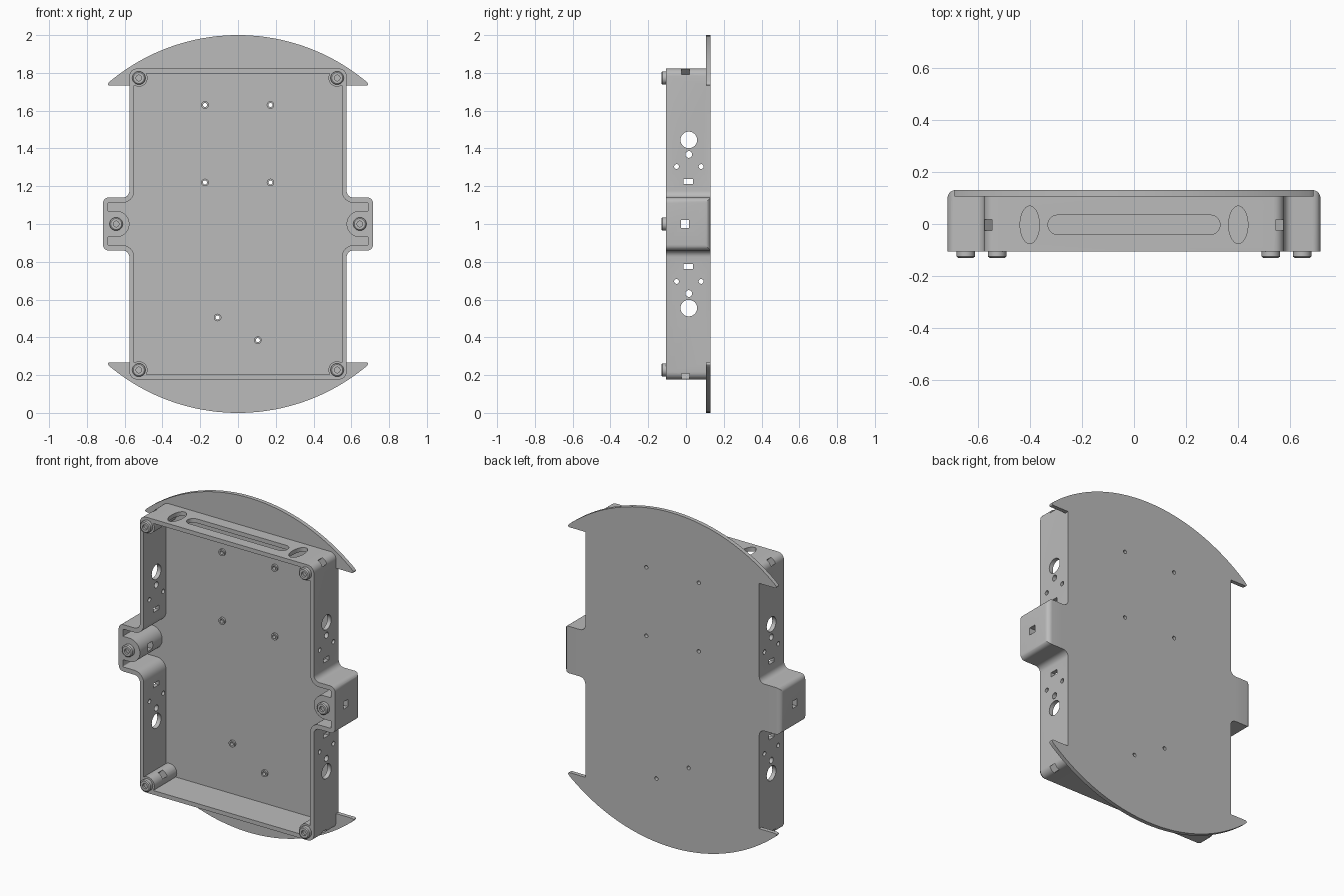
import bpy, bmesh, math
from mathutils import Vector, Matrix

cube = bpy.data.objects.get("Cube")
if cube:
    bpy.data.objects.remove(cube, do_unlink=True)

grey = bpy.data.materials.new("plain_grey")
grey.use_nodes = True
colour = (0.5, 0.5, 0.5, 1)
grey.diffuse_color = colour
grey.node_tree.nodes["Principled BSDF"].inputs["Base Color"].default_value = colour

MID = 1.0                          # height of the symmetry plane
FRONT, FLOOR, BACK = -0.105, 0.106, 0.13
AXES = {"x": lambda u, v, w: (w, u, v),
        "y": lambda u, v, w: (u, w, v),
        "z": lambda u, v, w: (u, v, w)}


def ellipse(cu, cv, ru, rv=None, n=32):
    rv = rv or ru
    return [(cu + ru * math.cos(math.tau * i / n), cv + rv * math.sin(math.tau * i / n))
            for i in range(n)]


def rect(cu, cv, hu, hv):
    return [(cu - hu, cv - hv), (cu + hu, cv - hv), (cu + hu, cv + hv), (cu - hu, cv + hv)]


def rounded(corners, steps=6):
    """Polygon from (u, v, radius) corners, with true arc fillets."""
    out = []
    for i, (u, v, r) in enumerate(corners):
        p = Vector((u, v))
        if r == 0:
            out.append((u, v))
            continue
        a = (Vector(corners[i - 1][:2]) - p).normalized()
        b = (Vector(corners[(i + 1) % len(corners)][:2]) - p).normalized()
        half = a.angle(b) / 2
        centre = p + (a + b).normalized() * (r / math.sin(half))
        start = p + a * (r / math.tan(half)) - centre
        end = p + b * (r / math.tan(half)) - centre
        turn = math.atan2(start.x * end.y - start.y * end.x, start.dot(end))
        for k in range(steps + 1):
            q = centre + Matrix.Rotation(turn * k / steps, 2) @ start
            out.append((q.x, q.y))
    return out


def mirrored(side):
    """Close a right-hand chain, running bottom to top, with its mirror image."""
    return rounded(side + [(-u, v, r) for u, v, r in reversed(side)])


def prism(bm, pts, axis, w0, w1):
    place = AXES[axis]
    low = [bm.verts.new(place(u, v, w0)) for u, v in pts]
    high = [bm.verts.new(place(u, v, w1)) for u, v in pts]
    n = len(pts)
    faces = [bm.faces.new(low), bm.faces.new(high)]
    faces += [bm.faces.new((low[i], low[(i + 1) % n], high[(i + 1) % n], high[i]))
              for i in range(n)]
    bmesh.ops.recalc_face_normals(bm, faces=faces)


def make(name, bm):
    me = bpy.data.meshes.new(name)
    bm.to_mesh(me)
    bm.free()
    me.materials.append(grey)
    ob = bpy.data.objects.new(name, me)
    bpy.context.collection.objects.link(ob)
    return ob


def solid(name, pts, axis, w0, w1):
    bm = bmesh.new()
    prism(bm, pts, axis, w0, w1)
    return make(name, bm)


def activate(ob):
    bpy.ops.object.select_all(action="DESELECT")
    ob.select_set(True)
    bpy.context.view_layer.objects.active = ob


def combine(target, tool, operation):
    activate(target)
    mod = target.modifiers.new("combine", "BOOLEAN")
    mod.operation, mod.solver, mod.object = operation, "EXACT", tool
    bpy.ops.object.modifier_apply(modifier=mod.name)
    bpy.data.objects.remove(tool, do_unlink=True)


def tray_outline(wall, ear_x, ear_h, top, r_corner, r_root, r_ear):
    lower = [(wall, -top, r_corner), (wall, -ear_h, r_root), (ear_x, -ear_h, r_ear)]
    upper = [(u, -v, r) for u, v, r in reversed(lower)]
    return mirrored([(u, MID + v, r) for u, v, r in lower + upper])


# Outer body with two side ears
body = solid("chassis_tray", tray_outline(0.575, 0.715, 0.14, 0.823, 0.04, 0.035, 0.03),
             "y", FRONT, BACK)

# Round the outer back edges of the ears
limit = mirrored([(0.7152, -0.2, 0), (0.7152, BACK + 0.0002, 0.03)])
combine(body, solid("edge_limit", limit, "z", -0.2, 2.2), "INTERSECT")

# Back plate with arched caps and pointed tips
R = 1.061
arc = []
for i in range(18):
    x = 0.672 * (1 - i / 18)
    arc.append((x, 1 - R + math.sqrt(R * R - x * x), 0))
upper = [(0.56, 0.733, 0.02), (0.70, 0.733, 0.008)] + arc
lower = [(u, -v, r) for u, v, r in reversed(upper)]
side = [(u, MID + v, r) for u, v, r in lower + upper]
apex = [(0, MID + 1, 0)]
base = [(0, MID - 1, 0)]
outline = rounded(base + side + apex + [(-u, v, r) for u, v, r in reversed(side)])
combine(body, solid("cap_plate", outline, "y", FLOOR, BACK), "UNION")

# Hollow the tray from the front
combine(body, solid("pocket", tray_outline(0.55, 0.688, 0.113, 0.798, 0.01, 0.06, 0.006),
                    "y", FRONT - 0.1, FLOOR), "DIFFERENCE")

# Screw bosses in the corners and ears, and collars on the floor
corners = [(sx * 0.525, MID + sz * 0.773) for sx in (-1, 1) for sz in (-1, 1)]
ears = [(-0.645, MID), (0.645, MID)]
floor_holes = [(-0.175, 1.63), (0.172, 1.63), (-0.175, 1.22), (0.172, 1.22),
               (-0.108, 0.505), (0.105, 0.385)]
bm = bmesh.new()
for x, z in corners:
    prism(bm, ellipse(x, z, 0.046), "y", FRONT, FLOOR + 0.01)
for x, z in ears:
    s = math.copysign(1, x)
    shape = [(x + s * 0.055, z - 0.07)]
    for k in range(25):
        a = -math.pi / 2 - math.pi * k / 24
        shape.append((x + s * 0.07 * math.cos(a), z + 0.07 * math.sin(a)))
    shape.append((x + s * 0.055, z + 0.07))
    prism(bm, shape, "y", FRONT, FLOOR + 0.01)
for x, z in floor_holes:
    prism(bm, ellipse(x, z, 0.02, n=24), "y", FLOOR - 0.012, FLOOR + 0.01)
combine(body, make("bosses", bm), "UNION")

# Cut all openings together
bm = bmesh.new()
for x, z in floor_holes:
    prism(bm, ellipse(x, z, 0.011, n=20), "y", 0.05, 0.2)
for s in (-1, 1):
    w = (s * 0.5, s * 0.6)
    for m in (-1, 1):
        for y, dz, r in ((0.015, 0.445, 0.044), (0.015, 0.368, 0.018),
                         (-0.05, 0.304, 0.013), (0.08, 0.304, 0.013)):
            prism(bm, ellipse(y, MID + m * dz, r), "x", *w)
        prism(bm, rect(0.013, MID + m * 0.225, 0.025, 0.013), "x", *w)
    prism(bm, rect(-0.005, MID, 0.022, 0.022), "x", s * 0.5, s * 0.8)
    prism(bm, ellipse(s * 0.4, -0.003, 0.037, 0.072), "z", 1.76, 1.9)
slot = mirrored([(0.33, -0.04, 0.0365), (0.33, 0.034, 0.0365)])
prism(bm, slot, "z", 1.76, 1.9)
for x, z in corners:
    tilt = math.radians(45 if x * (z - MID) < 0 else -45)
    bmesh.ops.create_cube(bm, size=1, matrix=Matrix.Translation((x, -0.003, z))
                          @ Matrix.Rotation(tilt, 4, "Y")
                          @ Matrix.Diagonal((0.25, 0.042, 0.042, 1)))
combine(body, make("openings", bm), "DIFFERENCE")
activate(body)
bpy.ops.object.shade_smooth_by_angle(angle=math.radians(30))

# Socket-head screws
profile = [(0, -0.117), (0.015, -0.117), (0.015, -0.13), (0.029, -0.13),
           (0.035, -0.125), (0.035, -0.1), (0, -0.1)]
for i, (x, z) in enumerate(corners + ears):
    bm = bmesh.new()
    vs = [bm.verts.new((r, y, 0)) for r, y in profile]
    es = [bm.edges.new(pair) for pair in zip(vs, vs[1:])]
    bmesh.ops.spin(bm, geom=vs + es, cent=(0, 0, 0), axis=(0, 1, 0),
                   angle=math.tau, steps=32, use_duplicate=False)
    bmesh.ops.remove_doubles(bm, verts=bm.verts, dist=0.0001)
    bmesh.ops.recalc_face_normals(bm, faces=bm.faces)
    screw = make(f"screw_{i + 1}", bm)
    screw.location = (x, 0, z)
    activate(screw)
    bpy.ops.object.shade_smooth_by_angle(angle=math.radians(30))
